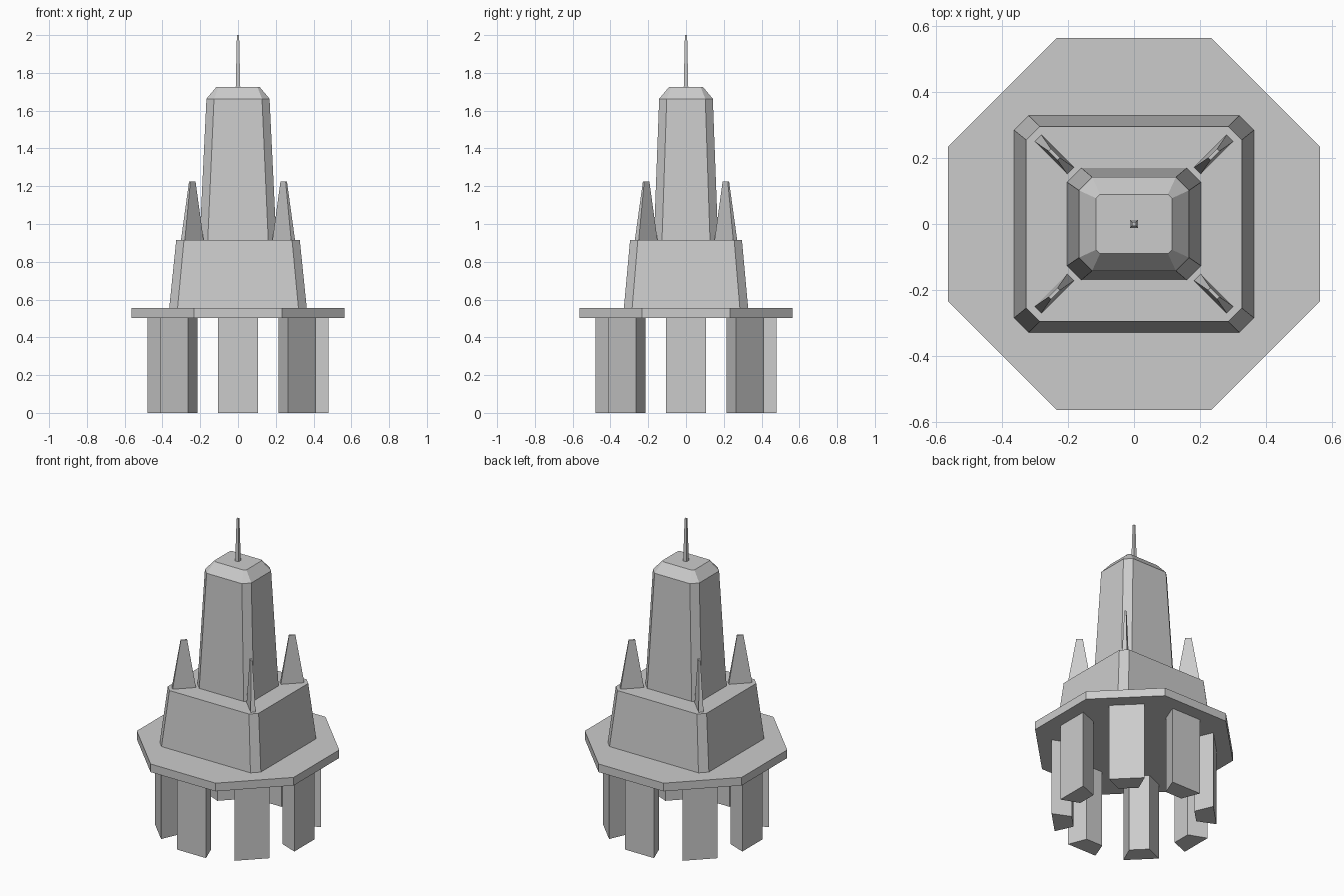
import bpy, bmesh
from math import pi, cos, sin, tan
from mathutils import Matrix

if "Cube" in bpy.data.objects:
    bpy.data.objects.remove(bpy.data.objects["Cube"])


def loft(name, rings, matrix=Matrix()):
    """Closed flat-faced solid skinned through (z, outline) rings."""
    bm = bmesh.new()
    loops = [[bm.verts.new((x, y, z)) for x, y in pts] for z, pts in rings]
    for a, b in zip(loops, loops[1:]):
        n = len(a)
        for i in range(n):
            j = (i + 1) % n
            bm.faces.new((a[i], a[j], b[j], b[i]))
    bm.faces.new(loops[0][::-1])
    bm.faces.new(loops[-1])
    bmesh.ops.transform(bm, matrix=matrix, verts=bm.verts)
    bmesh.ops.recalc_face_normals(bm, faces=bm.faces)
    mesh = bpy.data.meshes.new(name)
    bm.to_mesh(mesh)
    bm.free()
    obj = bpy.data.objects.new(name, mesh)
    bpy.context.collection.objects.link(obj)
    return obj


def rect(x, y):
    return [(-x, -y), (x, -y), (x, y), (-x, y)]


def chamfered(x, y, c):
    return [(-x + c, -y), (x - c, -y), (x, -y + c), (x, y - c),
            (x - c, y), (-x + c, y), (-x, y - c), (-x, -y + c)]


# Octagonal platform
R = 0.565 / cos(pi / 8)
octagon = [(R * cos(pi / 8 + i * pi / 4), R * sin(pi / 8 + i * pi / 4)) for i in range(8)]
loft("platform", [(0.502, octagon), (0.555, octagon)])

# Ring of eight wedge-shaped legs, wide face outward
leg = [(0.363, -0.06), (0.479, -0.105), (0.479, 0.105), (0.363, 0.06)]
for i in range(8):
    loft(f"leg_{i + 1}", [(0, leg), (0.502, leg)], Matrix.Rotation(i * pi / 4, 4, 'Z'))

# Tapered lower body
loft("lower_body", [(0.555, chamfered(0.364, 0.329, 0.044)),
                    (0.916, chamfered(0.327, 0.296, 0.041))])

# Tower with sloped cap
loft("tower", [(0.916, chamfered(0.203, 0.170, 0.043)),
               (1.663, chamfered(0.167, 0.142, 0.040)),
               (1.725, chamfered(0.115, 0.090, 0.012))])

# Spire on the cap
loft("spire", [(1.725, rect(0.012, 0.012)), (2.0, rect(0.006, 0.006))])

# Four diagonal corner fins
for sx in (-1, 1):
    for sy in (-1, 1):
        place = (Matrix.Translation((sx * 0.242, sy * 0.211, 0))
                 @ Matrix.Rotation(sx * sy * pi / 4, 4, 'Z'))
        loft("corner_fin", [(0.916, rect(0.070, 0.0145)), (1.226, rect(0.019, 0.005))], place)
